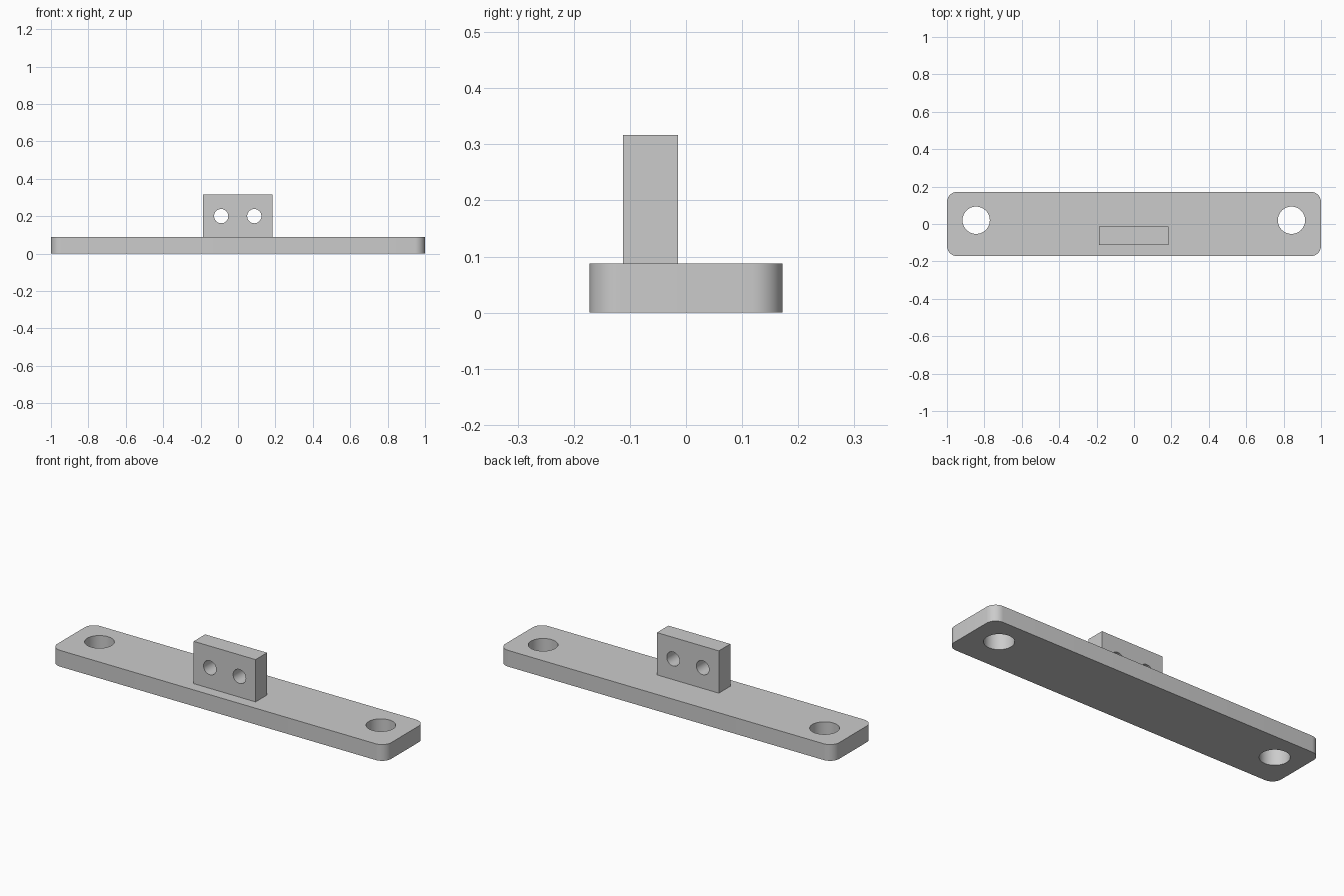
import bpy
import bmesh
import math

cube = bpy.data.objects.get("Cube")
if cube:
    bpy.data.objects.remove(cube, do_unlink=True)

grey = bpy.data.materials.new("light_grey")
grey.use_nodes = True
colour = (0.6, 0.6, 0.6, 1)
grey.diffuse_color = colour
grey.node_tree.nodes["Principled BSDF"].inputs["Base Color"].default_value = colour


def box(name, low, high, corner=0):
    """Box between two corners, with optional rounded vertical edges."""
    bm = bmesh.new()
    bmesh.ops.create_cube(bm, size=1)
    for v in bm.verts:
        v.co = [l if c < 0 else h for c, l, h in zip(v.co, low, high)]
    if corner:
        upright = [e for e in bm.edges
                   if abs(e.verts[0].co.z - e.verts[1].co.z) > 0.01]
        bmesh.ops.bevel(bm, geom=upright, offset=corner, segments=10,
                        profile=0.5, affect='EDGES')
    mesh = bpy.data.meshes.new(name)
    bm.to_mesh(mesh)
    bm.free()
    mesh.materials.append(grey)
    obj = bpy.data.objects.new(name, mesh)
    bpy.context.collection.objects.link(obj)
    return obj


def drill(obj, centre, radius, rotation=(0, 0, 0)):
    """Cut a round through hole."""
    bpy.ops.mesh.primitive_cylinder_add(vertices=48, radius=radius, depth=0.4,
                                        location=centre, rotation=rotation)
    cutter = bpy.context.object
    cutter.hide_render = True
    cutter.data.materials.append(grey)
    mod = obj.modifiers.new("hole", 'BOOLEAN')
    mod.operation = 'DIFFERENCE'
    mod.solver = 'EXACT'
    mod.object = cutter
    bpy.context.view_layer.objects.active = obj
    bpy.ops.object.modifier_apply(modifier=mod.name)
    bpy.data.objects.remove(cutter, do_unlink=True)


# Base plate with a mounting hole near each end
plate = box("base_plate", (-1, -0.172, 0), (1, 0.172, 0.088), corner=0.055)
for x in (-0.844, 0.842):
    drill(plate, (x, 0.02, 0.044), 0.073)

# Upright lug with two cross holes
lug = box("upright_lug", (-0.187, -0.112, 0.088), (0.184, -0.014, 0.317))
for x in (-0.09, 0.087):
    drill(lug, (x, -0.063, 0.2), 0.038, (math.pi / 2, 0, 0))

# Smooth the round walls, keep the edges sharp
bpy.ops.object.select_all(action='DESELECT')
for obj in (plate, lug):
    obj.select_set(True)
bpy.context.view_layer.objects.active = plate
bpy.ops.object.shade_smooth_by_angle(angle=math.radians(30))
